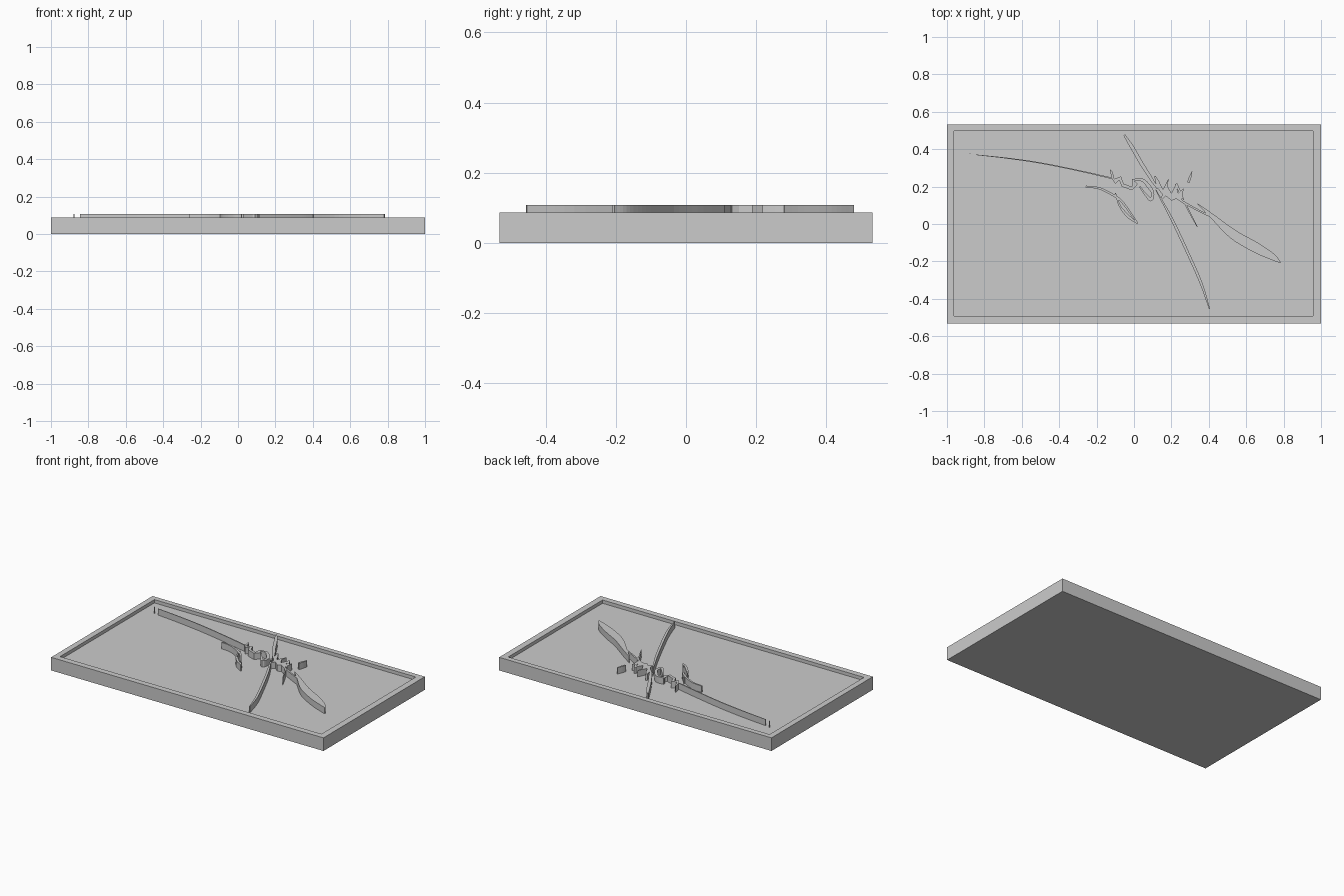
import bpy, bmesh
from mathutils import Vector

FLOOR, RIM, TOP = 0.065, 0.087, 0.107
grey = bpy.data.materials.new("plain grey")
grey.diffuse_color = (0.6, 0.6, 0.6, 1)


def finish(name, bm):
    bmesh.ops.recalc_face_normals(bm, faces=bm.faces[:])
    me = bpy.data.meshes.new(name)
    bm.to_mesh(me)
    bm.free()
    me.materials.append(grey)
    ob = bpy.data.objects.new(name, me)
    bpy.context.collection.objects.link(ob)
    return ob


def slab(name, outline):
    """Raise a flat outline from the tray floor."""
    bm = bmesh.new()
    face = bm.faces.new([bm.verts.new((x, y, FLOOR)) for x, y in outline])
    ext = bmesh.ops.extrude_face_region(bm, geom=[face], use_keep_orig=True)
    for v in ext["geom"]:
        if isinstance(v, bmesh.types.BMVert):
            v.co.z = TOP
    return finish(name, bm)


def curve_points(pts, steps=5):
    """Smooth a short path of (x, y, width) points."""
    p = [Vector(q) for q in pts]
    p = [2 * p[0] - p[1]] + p + [2 * p[-1] - p[-2]]
    out = []
    for a, b, c, d in zip(p, p[1:], p[2:], p[3:]):
        for i in range(steps):
            t = i / steps
            out.append(0.5 * (2 * b + (c - a) * t + (2 * a - 5 * b + 4 * c - d) * t * t
                              + (3 * b - a - 3 * c + d) * t ** 3))
    return out + [p[-2]]


def stroke(name, pts):
    """Raised brush stroke that follows a path with varying width."""
    path = curve_points(pts)
    left, right = [], []
    for i, q in enumerate(path):
        d = path[min(i + 1, len(path) - 1)] - path[max(i - 1, 0)]
        n = Vector((-d.y, d.x)).normalized() * max(q.z, 0.002) / 2
        left.append((q.x + n.x, q.y + n.y))
        right.append((q.x - n.x, q.y - n.y))
    slab(name, left + right[::-1])


# Tray with a shallow recess
bm = bmesh.new()
def ring(x0, x1, y0, y1, z):
    return [bm.verts.new(c) for c in ((x0, y0, z), (x1, y0, z), (x1, y1, z), (x0, y1, z))]
rings = [ring(-1, 1, -0.532, 0.532, 0), ring(-1, 1, -0.532, 0.532, RIM),
         ring(-0.962, 0.958, -0.493, 0.497, RIM), ring(-0.962, 0.958, -0.493, 0.497, FLOOR)]
for a, b in zip(rings, rings[1:]):
    for i in range(4):
        j = (i + 1) % 4
        bm.faces.new((a[i], a[j], b[j], b[i]))
bm.faces.new(rings[0])
bm.faces.new(rings[-1])
finish("tray", bm)

# Long tapered strokes
stroke("long_left_stroke", [(-0.845, 0.37, .003), (-0.68, 0.352, .005), (-0.5, 0.326, .006),
                            (-0.3, 0.286, .006), (-0.12, 0.245, .008)])
stroke("upper_stroke", [(-0.052, 0.476, .01), (-0.01, 0.41, .02), (0.045, 0.315, .02),
                        (0.09, 0.245, .018), (0.125, 0.19, .008)])
stroke("lower_stroke", [(0.115, 0.185, .004), (0.2, 0.03, .014), (0.29, -0.16, .015),
                        (0.36, -0.32, .014), (0.404, -0.455, .006)])
stroke("right_blade", [(0.34, 0.108, .004), (0.42, 0.04, .025), (0.53, -0.055, .05),
                       (0.65, -0.125, .055), (0.74, -0.175, .035), (0.783, -0.207, .006)])
stroke("right_link", [(0.25, 0.125, .012), (0.34, 0.075, .01), (0.42, 0.035, .008)])
stroke("left_crescent", [(-0.258, 0.2, .01), (-0.19, 0.192, .011), (-0.13, 0.165, .012),
                         (-0.07, 0.125, .012), (-0.02, 0.06, .01), (0.02, 0.003, .006)])
stroke("left_crescent_branch", [(-0.1, 0.165, .006), (-0.075, 0.095, .01),
                                (-0.03, 0.04, .016), (0.02, 0.002, .006)])

# Twisted strokes in the middle
slab("left_spike", [(-0.13, 0.295), (-0.115, 0.28), (-0.105, 0.24), (-0.07, 0.255), (-0.055, 0.215),
                    (0.0, 0.195), (0.02, 0.215), (-0.01, 0.24), (0.015, 0.205), (-0.01, 0.18),
                    (-0.065, 0.2), (-0.08, 0.235), (-0.1, 0.215), (-0.12, 0.245)])
stroke("middle_hook", [(-0.005, 0.235, .012), (0.045, 0.235, .016), (0.08, 0.2, .02),
                       (0.1, 0.165, .016), (0.09, 0.13, .018), (0.06, 0.16, .012),
                       (0.03, 0.2, .008)])
slab("zigzag", [(0.11, 0.255), (0.155, 0.185), (0.185, 0.245), (0.18, 0.2), (0.2, 0.165),
                (0.225, 0.215), (0.235, 0.165), (0.265, 0.19), (0.255, 0.115), (0.225, 0.135),
                (0.2, 0.125), (0.17, 0.15), (0.145, 0.125), (0.15, 0.16), (0.12, 0.2)])
for i, (x0, y0, x1, y1, w) in enumerate([(0.225, 0.215, 0.265, 0.13, .012),
                                         (0.11, 0.255, 0.145, 0.2, .012),
                                         (0.27, 0.115, 0.338, -0.015, .008),
                                         (0.29, 0.22, 0.31, 0.28, .012),
                                         (-0.873, 0.376, -0.88, 0.376, .004)]):
    stroke(f"splinter_{i + 1}", [(x0, y0, w), ((x0 + x1) / 2, (y0 + y1) / 2, w), (x1, y1, .004)])
